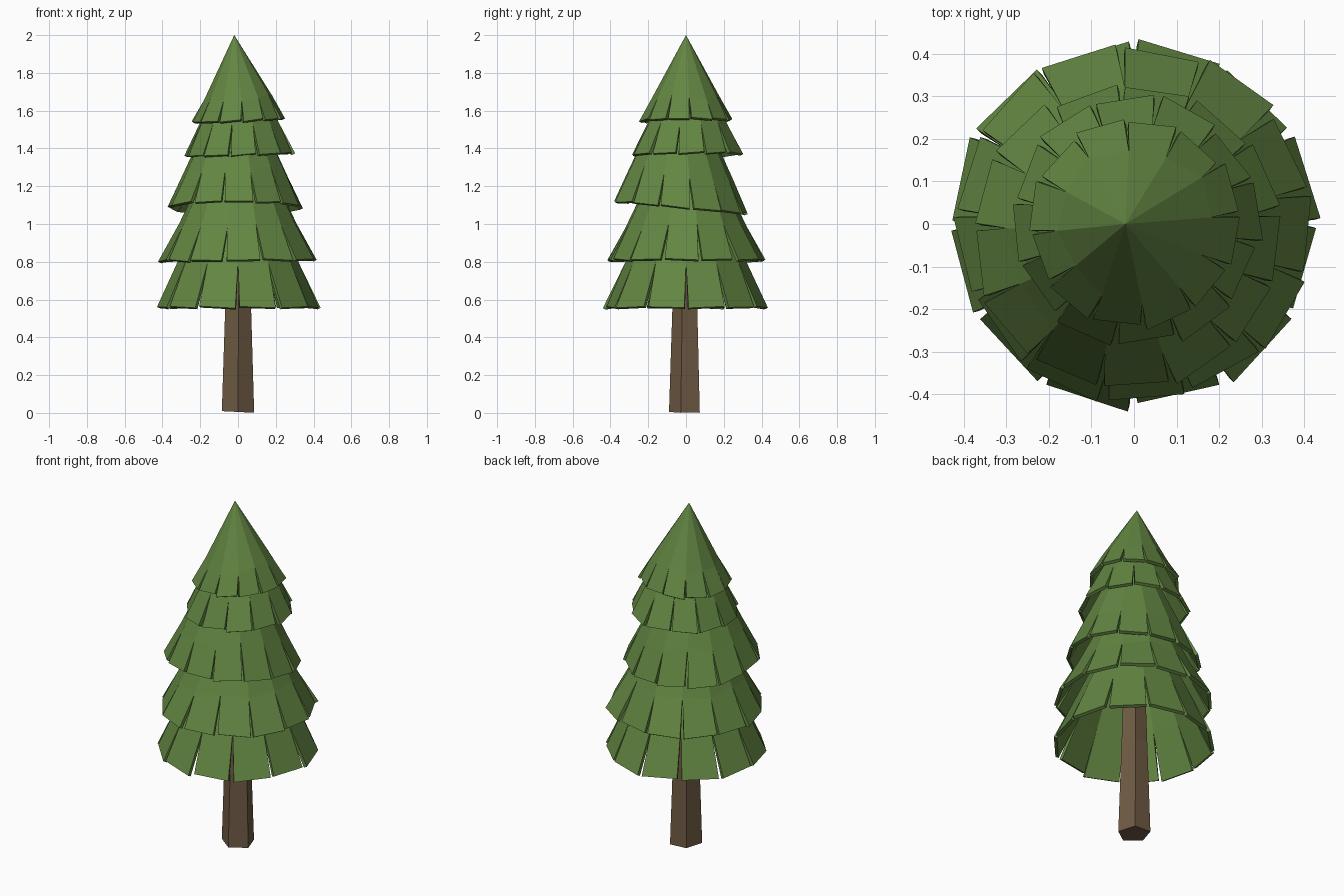
import bpy, bmesh, math, random
from mathutils import Vector

if "Cube" in bpy.data.objects:
    bpy.data.objects.remove(bpy.data.objects["Cube"])

random.seed(4)


def material(name, color):
    m = bpy.data.materials.new(name)
    m.diffuse_color = (*color, 1)
    m.use_nodes = True
    m.node_tree.nodes["Principled BSDF"].inputs["Base Color"].default_value = m.diffuse_color
    return m


GREEN = material("needle green", (0.125, 0.24, 0.055))
BROWN = material("bark brown", (0.16, 0.105, 0.058))


def add_object(name, bm, mat):
    me = bpy.data.meshes.new(name)
    bm.to_mesh(me)
    bm.free()
    me.materials.append(mat)
    ob = bpy.data.objects.new(name, me)
    bpy.context.collection.objects.link(ob)
    return ob


def branch_tier(name, n, phase, base, notch, top, centre, tilt):
    """Conical skirt of n flat panels, split by V notches along the lower rim.
    base, notch and top are (radius, z); tilt is the rim slope along x and y."""
    bm = bmesh.new()

    def vert(a, r, z, lean):
        x, y = r * math.cos(a), r * math.sin(a)
        z += lean * (tilt[0] * x + tilt[1] * y)
        return bm.verts.new((x + centre[0] * lean, y + centre[1] * lean, z))

    step = math.tau / n
    angles = [math.radians(phase) + i * step for i in range(n)]
    drops = [random.uniform(-0.025, 0.025) for _ in angles]
    slope = (base[0] - notch[0]) / (notch[1] - base[1])
    notches = [vert(a, notch[0] - d * slope, notch[1] + d, 1) for a, d in zip(angles, drops)]
    if top[0] == 0:
        tip = bm.verts.new((-0.02, 0, top[1]))
    else:
        ring = [vert(a, *top, 1) for a in angles]
    for i, a in enumerate(angles):
        j = (i + 1) % n
        # lower panel, slightly skewed and of uneven length
        gap = step * 0.055
        swing = random.uniform(-0.4, 0.4) * gap
        r = base[0] + random.uniform(-0.008, 0.008)
        skew = random.uniform(-0.006, 0.006)
        left = vert(a + gap + swing, r + skew, base[1] - skew, 1)
        right = vert(a + step - gap + swing, r - skew, base[1] + skew, 1)
        bm.faces.new((notches[i], left, right, notches[j]))
        # unbroken upper part
        if top[0] == 0:
            bm.faces.new((notches[i], notches[j], tip))
        else:
            bm.faces.new((notches[i], notches[j], ring[j], ring[i]))
    ob = add_object(name, bm, GREEN)
    mod = ob.modifiers.new("thickness", "SOLIDIFY")
    mod.thickness = 0.018
    mod.offset = -1
    return ob


# Five foliage tiers, bottom to top
TIERS = [
    (12, -90, (0.43, 0.56), (0.315, 0.81), (0.20, 1.06), (0.0, 0.0), (0.0, 0.0)),
    (13, -100, (0.42, 0.81), (0.315, 1.00), (0.16, 1.32), (0.0, 0.0), (0.01, 0.0)),
    (13, -101, (0.36, 1.09), (0.275, 1.27), (0.14, 1.56), (-0.015, -0.03), (0.0, -0.09)),
    (12, -100, (0.292, 1.37), (0.22, 1.52), (0.12, 1.72), (0.005, 0.005), (0.03, 0.01)),
    (12, -85, (0.245, 1.55), (0.18, 1.67), (0.0, 2.0), (0.003, 0.0), (0.04, 0.01)),
]
for k, t in enumerate(TIERS):
    branch_tier(f"branch_tier_{k + 1}", *t)

# Five-sided tapering trunk
bm = bmesh.new()
rings = []
for r, z, twist in ((0.09, 0.005, 0), (0.072, 0.56, 2), (0.055, 1.1, 4)):
    rings.append([bm.verts.new((r * math.cos(a), r * math.sin(a), z))
                  for a in (math.radians(-90 + 72 * i + twist) for i in range(5))])
for lo, hi in zip(rings, rings[1:]):
    for i in range(5):
        j = (i + 1) % 5
        bm.faces.new((lo[i], lo[j], hi[j], hi[i]))
bm.faces.new(rings[0][::-1])
bm.faces.new(rings[-1])
for v in rings[0]:
    v.co.z = 0.005 - 0.05 * v.co.x
add_object("trunk", bm, BROWN)
